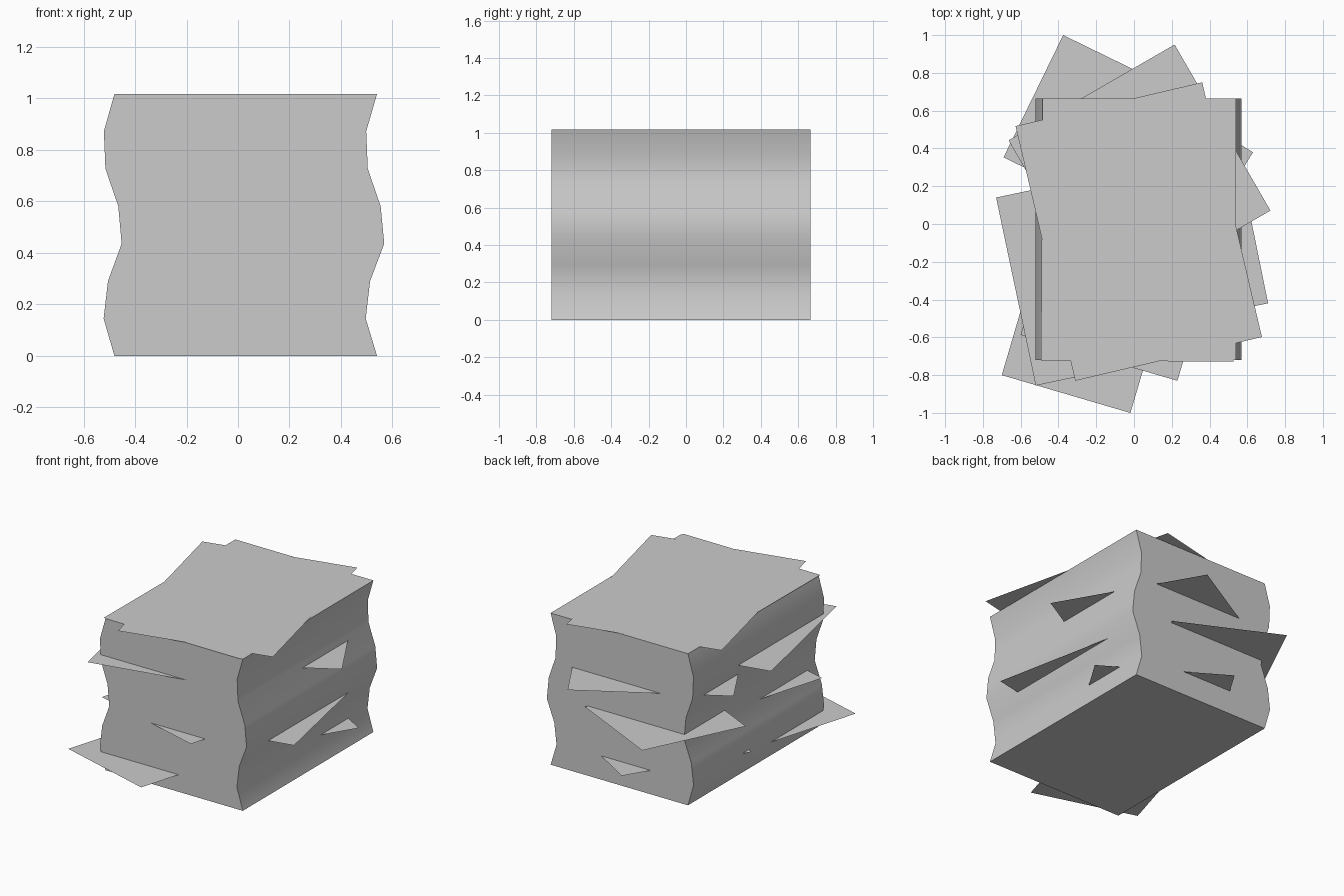
import bpy, bmesh
from math import radians, cos, sin

if "Cube" in bpy.data.objects:
    bpy.data.objects.remove(bpy.data.objects["Cube"])

Y0, Y1 = -0.72, 0.665

def finish(name, bm):
    mesh = bpy.data.meshes.new(name)
    bm.to_mesh(mesh)
    bm.free()
    ob = bpy.data.objects.new(name, mesh)
    bpy.context.collection.objects.link(ob)
    return ob

def sheet(name, corner, sx, sy, deg, z, w, d):
    """Flat sheet with one corner given; sx, sy tell which corner (-1/1), or 0 for centre."""
    a = radians(deg)
    cx = corner[0] - (sx * w * cos(a) - sy * d * sin(a)) / 2
    cy = corner[1] - (sx * w * sin(a) + sy * d * cos(a)) / 2
    bm = bmesh.new()
    vs = []
    for u, v in ((-1, -1), (1, -1), (1, 1), (-1, 1)):
        vs.append(bm.verts.new((cx + (u * w * cos(a) - v * d * sin(a)) / 2,
                                cy + (u * w * sin(a) + v * d * cos(a)) / 2, z)))
    bm.faces.new(vs)
    return finish(name, bm)

# Main stack: wavy front profile extruded along y
rows = [(-0.48, 0.54), (-0.522, 0.496), (-0.505, 0.513), (-0.452, 0.568),
        (-0.465, 0.554), (-0.515, 0.504), (-0.521, 0.498), (-0.48, 0.54)]
step = 1.018 / 7
outline = [(r, i * step) for i, (l, r) in enumerate(rows)]
outline += [(l, i * step) for i, (l, r) in reversed(list(enumerate(rows)))]
bm = bmesh.new()
face = bm.faces.new([bm.verts.new((x, Y0, z)) for x, z in outline])
new = bmesh.ops.extrude_face_region(bm, geom=[face])["geom"]
bmesh.ops.translate(bm, vec=(0, Y1 - Y0, 0),
                    verts=[g for g in new if isinstance(g, bmesh.types.BMVert)])
bmesh.ops.recalc_face_normals(bm, faces=bm.faces)
stack = finish("paper_stack", bm)
bpy.context.view_layer.objects.active = stack
stack.select_set(True)
bpy.ops.object.shade_smooth_by_angle(angle=radians(30))

# Loose sheets sticking out: corner, which corner, rotation, height, size
loose = [
    ((-0.70, -0.80), -1, -1, -16.4, 0.115, 0.71),
    ((0.63, 0.38), 1, 1, -31.5, 0.16, 0.86),
    ((0.71, -0.42), 1, -1, 11.5, 0.37, 0.87),
    ((0.23, -0.83), 1, -1, -16.3, 0.408, 0.865),
    ((-0.375, 1.00), -1, 1, -26, 0.468, 0.72),
    ((0.215, 0.95), 1, 1, 30, 0.697, 1.015),
    ((-0.73, 0.14), -1, 1, 11.9, 0.766, 1.017),
]
for i, (c, sx, sy, deg, z, s) in enumerate(loose):
    sheet(f"loose_sheet_{i + 1}", c, sx, sy, deg, z, s, s)

# Top sheets
sheet("upper_sheet", (0.022, -0.033), 0, 0, -0.4, 1.02, 1.02, 1.385)
sheet("top_sheet", (0.025, -0.04), 0, 0, 13.2, 1.023, 1.015, 1.385)
